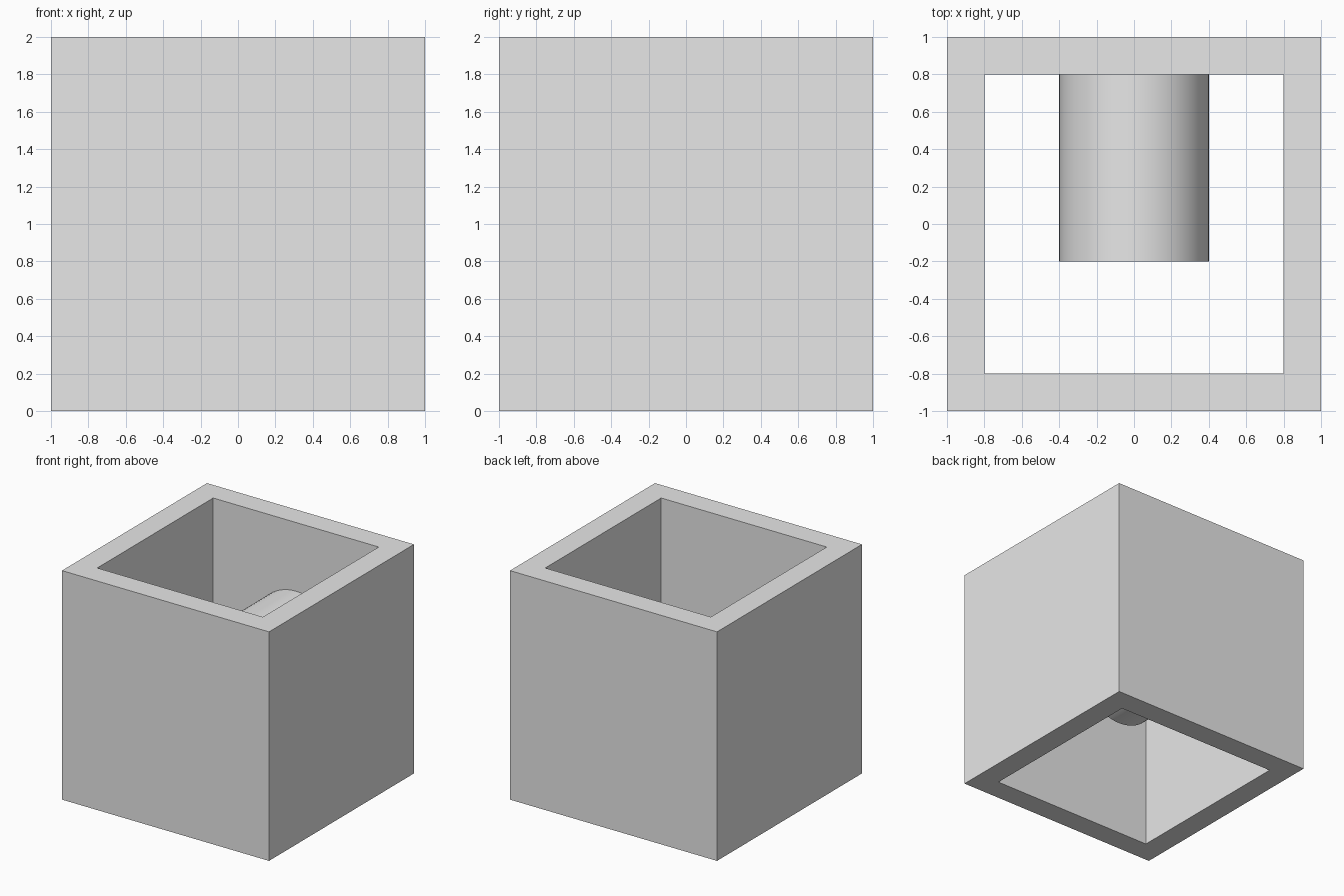
import bpy
import bmesh
from math import radians
from mathutils import Matrix

cube = bpy.data.objects.get("Cube")
if cube:
    bpy.data.objects.remove(cube, do_unlink=True)

OUTER, INNER, HEIGHT = 1.0, 0.8, 2.0
PEG_RADIUS, PEG_LENGTH = 0.4, 1.0

grey = bpy.data.materials.new("plain grey")
grey.use_nodes = True
colour = (0.8, 0.8, 0.8, 1)
grey.diffuse_color = colour
grey.node_tree.nodes["Principled BSDF"].inputs["Base Color"].default_value = colour


def add_object(name, bm):
    bmesh.ops.recalc_face_normals(bm, faces=bm.faces)
    mesh = bpy.data.meshes.new(name)
    bm.to_mesh(mesh)
    bm.free()
    mesh.materials.append(grey)
    obj = bpy.data.objects.new(name, mesh)
    bpy.context.collection.objects.link(obj)
    return obj


# Square sleeve, open at the top and bottom
bm = bmesh.new()
corners = [(-1, -1), (1, -1), (1, 1), (-1, 1)]
profile = [(OUTER, 0), (OUTER, HEIGHT), (INNER, HEIGHT), (INNER, 0)]
rings = [[bm.verts.new((x * r, y * r, z)) for x, y in corners] for r, z in profile]
for i, ring in enumerate(rings):
    after = rings[(i + 1) % len(rings)]
    for j in range(4):
        k = (j + 1) % 4
        bm.faces.new((ring[j], ring[k], after[k], after[j]))
add_object("square_sleeve", bm)

# Round peg standing out from the inside of the back wall
bm = bmesh.new()
place = Matrix.Translation((0, INNER - PEG_LENGTH / 2, HEIGHT / 2)) @ Matrix.Rotation(radians(90), 4, "X")
bmesh.ops.create_cone(bm, cap_ends=True, segments=64, radius1=PEG_RADIUS,
                      radius2=PEG_RADIUS, depth=PEG_LENGTH, matrix=place)
peg = add_object("round_peg", bm)
bpy.ops.object.select_all(action="DESELECT")
peg.select_set(True)
bpy.context.view_layer.objects.active = peg
bpy.ops.object.shade_smooth_by_angle(angle=radians(30))
